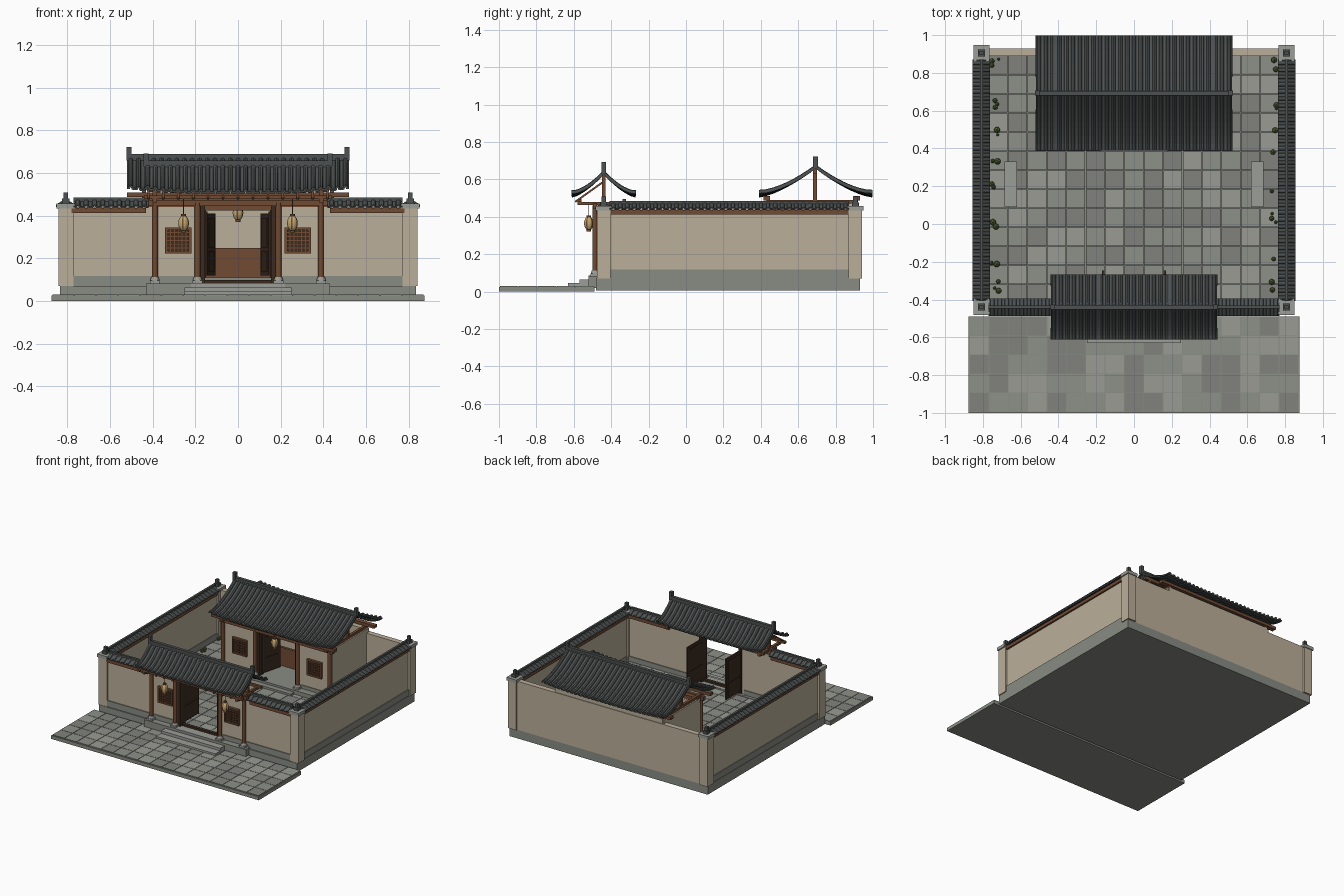
import bpy, bmesh, math, random
from mathutils import Vector, Matrix

if "Cube" in bpy.data.objects:
    bpy.data.objects.remove(bpy.data.objects["Cube"])
random.seed(4)

def mat(name, r, g, b):
    m = bpy.data.materials.new(name)
    m.diffuse_color = (r, g, b, 1)
    m.use_nodes = True
    m.node_tree.nodes["Principled BSDF"].inputs["Base Color"].default_value = m.diffuse_color
    return m

PLASTER = mat("plaster", .50, .43, .32)
WOOD = mat("wood", .16, .07, .033)
DARK = mat("dark_wood", .045, .024, .014)
TILE = mat("roof_tile", .075, .082, .082)
STONE = mat("stone", .25, .26, .23)
PALE = mat("pale_stone", .33, .34, .31)
PAVE = [mat("paving_%d" % i, v, v * 1.03, v * .92) for i, v in enumerate((.22, .27, .32))]
LEAF = mat("leaf", .09, .13, .035)
PAPER = mat("lantern_paper", .55, .40, .17)

def finish(name, bm, *mats):
    me = bpy.data.meshes.new(name)
    bm.to_mesh(me)
    bm.free()
    ob = bpy.data.objects.new(name, me)
    bpy.context.collection.objects.link(ob)
    for m in mats:
        me.materials.append(m)
    return ob

def add_box(bm, b, idx=0):
    x0, x1, y0, y1, z0, z1 = b
    M = Matrix.Translation(((x0 + x1) / 2, (y0 + y1) / 2, (z0 + z1) / 2)) @ Matrix.Diagonal((x1 - x0, y1 - y0, z1 - z0, 1))
    vs = bmesh.ops.create_cube(bm, size=1, matrix=M)["verts"]
    for f in {f for v in vs for f in v.link_faces}:
        f.material_index = idx

def boxes(name, m, *bs, mirror=False):
    bm = bmesh.new()
    for b in bs:
        add_box(bm, b)
        if mirror:
            add_box(bm, (-b[1], -b[0]) + tuple(b[2:]))
    return finish(name, bm, m)

def rod(bm, a, b, w):
    a, b = Vector(a), Vector(b)
    d = b - a
    M = Matrix.Translation((a + b) / 2) @ d.to_track_quat('Z', 'Y').to_matrix().to_4x4() @ Matrix.Diagonal((w, w, d.length, 1))
    bmesh.ops.create_cube(bm, size=1, matrix=M)

def cyl(bm, x, y, z0, z1, r, seg=12, r2=None):
    bmesh.ops.create_cone(bm, cap_ends=True, segments=seg, radius1=r, radius2=r if r2 is None else r2,
                          depth=z1 - z0, matrix=Matrix.Translation((x, y, (z0 + z1) / 2)))

# Curved double-slope roof with tile ribs; runs along x before rotation
def roof(name, length, half, z, drop, n, loc, rot=0, rib=.012, lift=0, steps=8, power=1.45):
    bm = bmesh.new()
    wave = [(0, 0), (.2, 0), (.27, .7), (.5, 1), (.73, .7), (.8, 0)]
    xs = [((i + u) / n, h * rib) for i in range(n) for u, h in wave] + [(1, 0)]
    rows = []
    for j in range(-steps, steps + 1):
        t = abs(j) / steps
        zz = z - drop * (1 - (1 - t) ** power)
        rows.append([bm.verts.new(((u - .5) * length, half * j / steps,
                     zz + h + lift * t * t * abs(2 * u - 1) ** 4)) for u, h in xs])
    for a, b in zip(rows, rows[1:]):
        for i in range(len(xs) - 1):
            bm.faces.new((a[i], a[i + 1], b[i + 1], b[i]))
    ob = finish(name, bm, TILE)
    ob.location, ob.rotation_euler = loc, (0, 0, rot)
    s = ob.modifiers.new("thickness", 'SOLIDIFY')
    s.thickness = .01
    # ridge bar
    bm = bmesh.new()
    add_box(bm, (-length / 2, length / 2, -rib, rib, z - .01, z + rib * 1.7))
    rg = finish(name + "_ridge", bm, TILE)
    rg.location, rg.rotation_euler = loc, (0, 0, rot)

def paving(name, x0, x1, y0, y1, z0, z1, size):
    bm = bmesh.new()
    nx, ny = round((x1 - x0) / size), round((y1 - y0) / size)
    sx, sy, g = (x1 - x0) / nx, (y1 - y0) / ny, .0015
    for i in range(nx):
        for j in range(ny):
            x, y = x0 + i * sx, y0 + j * sy
            add_box(bm, (x + g, x + sx - g, y + g, y + sy - g, z0, z1), random.randrange(3))
    finish(name, bm, *PAVE)

# Lattice window facing -y
def window(name, cx, y, cz, w=.11, h=.11):
    bm = bmesh.new()
    add_box(bm, (cx - w / 2, cx + w / 2, y, y + .01, cz - h / 2, cz + h / 2), 1)
    for s in (-1, 1):
        add_box(bm, (cx + s * w / 2 - .006, cx + s * w / 2 + .006, y - .012, y + .01, cz - h / 2 - .006, cz + h / 2 + .006))
        add_box(bm, (cx - w / 2, cx + w / 2, y - .012, y + .01, cz + s * h / 2 - .006, cz + s * h / 2 + .006))
    for k in range(1, 6):
        a = -.5 + k / 6
        add_box(bm, (cx + a * w - .002, cx + a * w + .002, y - .006, y, cz - h / 2, cz + h / 2))
        add_box(bm, (cx - w / 2, cx + w / 2, y - .006, y, cz + a * h - .002, cz + a * h + .002))
    finish(name, bm, WOOD, DARK)

def lantern(name, x, y, z, top):
    bm = bmesh.new()
    bmesh.ops.create_uvsphere(bm, u_segments=20, v_segments=10, radius=1,
                              matrix=Matrix.Translation((x, y, z)) @ Matrix.Diagonal((.025, .025, .038, 1)))
    for f in bm.faces:
        c = f.calc_center_median()
        f.material_index = int((math.atan2(c.y - y, c.x - x) + math.pi) / math.tau * 20) % 4 == 0
    n = len(bm.faces)
    cyl(bm, x, y, z + .033, z + .043, .012)
    cyl(bm, x, y, z - .043, z - .033, .012)
    cyl(bm, x, y, z + .04, top, .002, 6)
    bm.faces.ensure_lookup_table()
    for f in bm.faces[n:]:
        f.material_index = 1
    finish(name, bm, PAPER, WOOD)

# Round column with stone foot
def columns(name, xs, y, z0, z1, r=.014):
    bm, foot = bmesh.new(), bmesh.new()
    for x in xs:
        cyl(bm, x, y, z0 + .025, z1, r)
        add_box(foot, (x - .023, x + .023, y - .023, y + .023, z0, z0 + .014))
        cyl(foot, x, y, z0 + .014, z0 + .03, .022, 12, .017)
    finish(name, bm, WOOD)
    finish(name + "_feet", foot, PALE)

# Open door leaf, hinged at (x, y) and swung to face inward
def leaf(name, x, y, angle, z0, z1, w=.2):
    bm = bmesh.new()
    add_box(bm, (0, w, -.006, .006, z0, z1))
    zm = z0 + (z1 - z0) * .42
    for a, b in ((z0 + .02, zm - .01), (zm + .01, z1 - .02)):
        add_box(bm, (.02, w - .02, -.009, .009, a, b))
    cyl(bm, 0, 0, z0, z1 + .01, .008, 8)
    ob = finish(name, bm, DARK)
    ob.location, ob.rotation_euler = (x, y, 0), (0, 0, angle)

# Ground: forecourt, main base, paved yard
boxes("forecourt_slab", STONE, (-.875, .875, -1, -.49, 0, .026))
paving("forecourt_paving", -.87, .87, -.995, -.49, .02, .031, .1)
boxes("main_base", STONE, (-.835, .835, -.48, .93, 0.005, .072))
paving("yard_paving", -.77, .77, -.42, .89, .068, .08, .1)
boxes("gate_steps", PALE, (-.25, .25, -.63, -.48, .02, .045), (-.25, .25, -.57, -.48, .02, .065),
      (-.22, .22, -.52, -.40, .06, .085))
boxes("gate_platform", STONE, (-.43, .43, -.52, -.39, .02, .083))

# Perimeter walls
boxes("side_walls", PLASTER, (.785, .825, -.44, .91, .07, .44), mirror=True)
boxes("back_wall", PLASTER, (-.8, .8, .89, .93, .07, .44))
boxes("front_walls", PLASTER, (.175, .8, -.465, -.42, .07, .44), mirror=True)
boxes("wall_skirting", STONE, (.78, .832, -.41, .87, .07, .118), (.2, .78, -.472, -.413, .07, .118), mirror=True)
boxes("wall_eave_boards", WOOD, (.772, .838, -.41, .87, .412, .436), (.43, .78, -.478, -.405, .412, .436), mirror=True)
ends = (-.44, .905)
boxes("corner_posts", PLASTER, *[(.772, .842, y - .037, y + .037, .07, .435) for y in ends], mirror=True)
boxes("corner_caps", PALE, *[(.765, .85, y - .043, y + .043, .433, .457) for y in ends], mirror=True)
boxes("corner_finials", TILE, *[b for y in ends for b in ((.79, .825, y - .018, y + .018, .455, .48),
      (.797, .818, y - .011, y + .011, .48, .508))], mirror=True)
for s, n in ((-1, "left"), (1, "right")):
    roof(n + "_wall_tiles", 1.28, .046, .472, .028, 34, (s * .808, .232, 0), math.pi / 2, .008, steps=2, power=1)
    roof(n + "_front_wall_tiles", .35, .046, .472, .028, 9, (s * .595, -.44, 0), 0, .008, steps=2, power=1)

# Gatehouse
columns("gate_columns", (-.39, -.19, .19, .39), -.487, .083, .46)
boxes("gate_beams", WOOD, (-.42, .42, -.497, -.475, .445, .475), (-.44, .44, -.58, -.56, .478, .495),
      (-.43, .43, -.34, -.32, .478, .495), (-.17, .17, -.46, -.43, .425, .447), (-.42, .42, -.46, -.425, .44, .48),
      (-.40, .40, -.45, -.43, .6, .63))
boxes("gate_struts", WOOD, (.38, .4, -.45, -.43, .47, .61), (.38, .4, -.58, -.32, .462, .48), mirror=True)
boxes("gate_door_frame", DARK, (.155, .178, -.475, -.41, .083, .445), mirror=True)
boxes("gate_threshold", DARK, (-.16, .16, -.455, -.43, .083, .1))
bm = bmesh.new()
for i in range(13):
    x = -.42 + i * .07
    rod(bm, (x, -.592, .48), (x, -.445, .585), .01)
finish("gate_rafters", bm, WOOD)
roof("gate_roof", .88, .172, .638, .125, 25, (0, -.44, 0), lift=.02)
boxes("gate_roof_finials", TILE, (.42, .443, -.453, -.427, .63, .692), mirror=True)

# Hall
boxes("hall_platform", STONE, (-.5, .5, .42, .92, .07, .11), (-.18, .18, .38, .43, .07, .095))
boxes("hall_walls", PLASTER, (.43, .46, .48, .92, .1, .47), (.165, .45, .48, .515, .1, .45), mirror=True)
boxes("hall_back_wall", PLASTER, (-.45, .45, .88, .925, .1, .475))
boxes("hall_skirting", STONE, (.2, .465, .474, .5, .1, .135), mirror=True)
columns("hall_columns", (-.45, -.18, .18, .45), .46, .11, .47)
boxes("hall_beams", WOOD, (-.48, .48, .45, .475, .45, .48), (-.52, .52, .415, .45, .488, .51),
      (-.52, .52, .895, .93, .488, .51), (-.46, .46, .48, .515, .44, .48), (-.48, .48, .68, .7, .63, .66))
boxes("hall_trusses", WOOD, (.43, .45, .43, .92, .465, .49), (.43, .45, .68, .7, .48, .64), mirror=True)
boxes("hall_door_frame", DARK, (.15, .17, .47, .52, .11, .445), mirror=True)
boxes("hall_screen", WOOD, (-.15, .15, .70, .72, .11, .25))
roof("hall_roof", 1.04, .304, .668, .155, 29, (0, .693, 0), lift=.022)
boxes("hall_roof_finials", TILE, (.50, .523, .68, .706, .66, .722), mirror=True)

# Doors, windows, lanterns, benches on both sides
for s, n in ((-1, "left"), (1, "right")):
    tilt = math.pi / 2
    leaf(n + "_gate_door", s * .163, -.445, tilt, .1, .41)
    leaf(n + "_hall_door", s * .15, .51, tilt + s * .25, .12, .41, .16)
    window(n + "_gate_window", s * .28, -.472, .285)
    window(n + "_hall_window", s * .315, .474, .29)
    lantern(n + "_gate_lantern", s * .255, -.52, .365, .48)
lantern("hall_lantern", 0, .44, .415, .495)
boxes("bench_seats", PALE, (.62, .685, .09, .33, .115, .135), mirror=True)
boxes("bench_legs", STONE, (.63, .675, .11, .14, .08, .115), (.63, .675, .28, .31, .08, .115), mirror=True)

# Small shrubs along the side walls
bm = bmesh.new()
for s in (-1, 1):
    for cy in (-.32, -.2, .02, .2, .36, .46, .6, .66, .84):
        for k in range(random.randint(1, 3)):
            r = random.uniform(.008, .02)
            bmesh.ops.create_icosphere(bm, subdivisions=1, radius=r, matrix=Matrix.Translation(
                (s * (.735 + random.uniform(-.02, .02)), cy + random.uniform(-.04, .04), .08 + r * .8)))
finish("shrubs", bm, LEAF)
